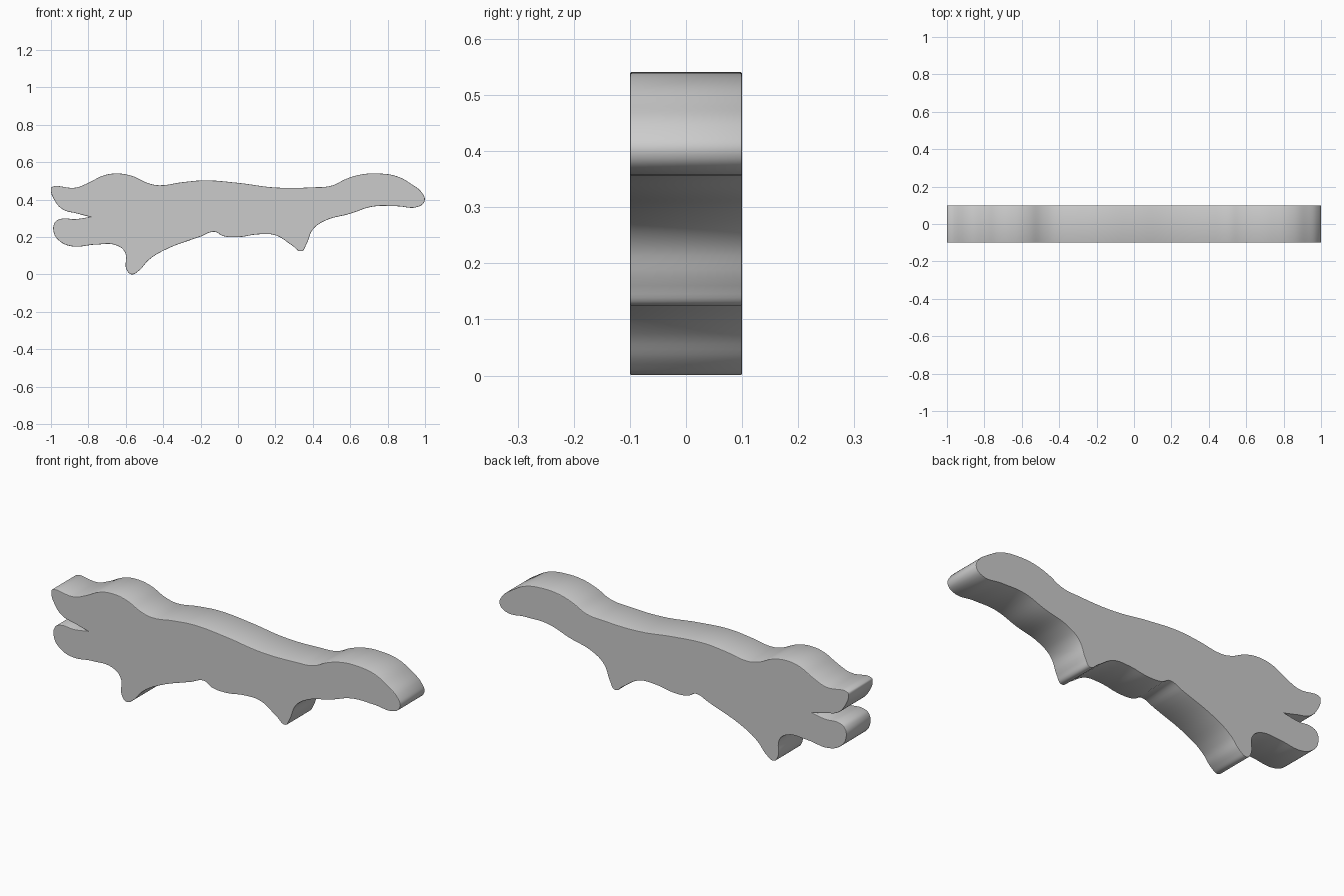
import bpy, math

# Side silhouette (x, z): back and head, belly, foreleg, hind leg, tail
outline = [
    (-0.995, 0.468), (-0.87, 0.464), (-0.80, 0.49), (-0.72, 0.529), (-0.65, 0.54), (-0.57, 0.528),
    (-0.48, 0.488), (-0.42, 0.477), (-0.30, 0.493), (-0.18, 0.503), (0.0, 0.490),
    (0.20, 0.465), (0.40, 0.466), (0.50, 0.475), (0.58, 0.512), (0.66, 0.535),
    (0.75, 0.54), (0.85, 0.525), (0.92, 0.488), (0.985, 0.435), (0.998, 0.395),
    (0.965, 0.363), (0.85, 0.365), (0.72, 0.363), (0.60, 0.325), (0.46, 0.285),
    (0.40, 0.24), (0.365, 0.16), (0.34, 0.125), (0.29, 0.155), (0.20, 0.21),
    (0.11, 0.215), (0.0, 0.2), (-0.08, 0.206), (-0.125, 0.228), (-0.20, 0.203),
    (-0.41, 0.122), (-0.48, 0.075), (-0.53, 0.02), (-0.57, 0.001), (-0.595, 0.025),
    (-0.605, 0.12), (-0.65, 0.156), (-0.76, 0.16), (-0.89, 0.151), (-0.955, 0.18),
    (-0.985, 0.225), (-0.978, 0.28), (-0.945, 0.298), (-0.87, 0.296), (-0.79, 0.308),
    (-0.86, 0.326), (-0.94, 0.35), (-0.983, 0.40), (-1.0, 0.452),
]
notch = 50  # sharp gap between tail and hind leg

curve = bpy.data.curves.new("animal_body", "CURVE")
curve.dimensions = "2D"
curve.fill_mode = "BOTH"
curve.resolution_u = 6
# Slab thickness with a tiny softened rim
rim = 0.003
curve.extrude = 0.1 - rim
curve.bevel_depth = rim
curve.bevel_resolution = 1
curve.offset = -rim

spline = curve.splines.new("BEZIER")
spline.bezier_points.add(len(outline) - 1)
spline.use_cyclic_u = True
for i, (p, (x, z)) in enumerate(zip(spline.bezier_points, outline)):
    p.co = (x, z, 0)
    p.handle_left_type = p.handle_right_type = "VECTOR" if i == notch else "AUTO"

# Stand the slab upright and turn it into a mesh
body = bpy.data.objects.new("animal_body", curve)
bpy.context.collection.objects.link(body)
body.rotation_euler.x = math.pi / 2
bpy.context.view_layer.objects.active = body
body.select_set(True)
bpy.ops.object.convert(target="MESH")
bpy.ops.object.transform_apply(location=False, rotation=True, scale=False)
bpy.ops.object.shade_smooth_by_angle(angle=math.radians(35))
